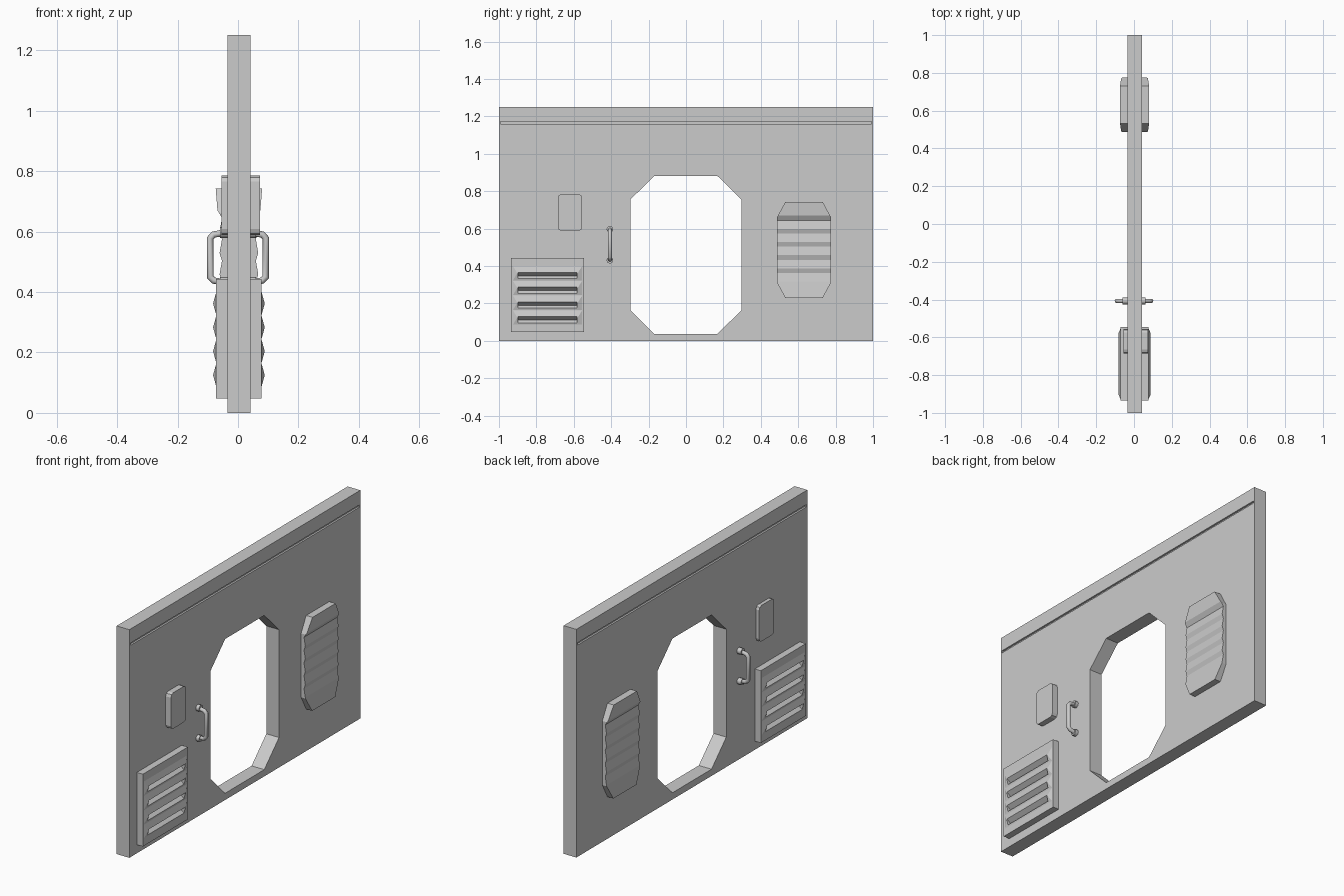
import bpy, bmesh
from mathutils import Vector

if "Cube" in bpy.data.objects:
    bpy.data.objects.remove(bpy.data.objects["Cube"])

MID = 0.003          # centre plane of the wall
HALF = 0.0385        # half thickness of the wall


def make(name, bm):
    bmesh.ops.recalc_face_normals(bm, faces=bm.faces)
    me = bpy.data.meshes.new(name)
    bm.to_mesh(me)
    bm.free()
    ob = bpy.data.objects.new(name, me)
    bpy.context.collection.objects.link(ob)
    return ob


def prism(name, pts, axis, a, b):
    """Extrude a 2D outline along x (pts are y,z) or along y (pts are x,z)."""
    bm = bmesh.new()
    put = (lambda p, d: (d, p[0], p[1])) if axis == 'x' else (lambda p, d: (p[0], d, p[1]))
    face = bm.faces.new([bm.verts.new(put(p, a)) for p in pts])
    ext = bmesh.ops.extrude_face_region(bm, geom=[face])['geom']
    off = Vector((b - a, 0, 0)) if axis == 'x' else Vector((0, b - a, 0))
    bmesh.ops.translate(bm, vec=off, verts=[v for v in ext if isinstance(v, bmesh.types.BMVert)])
    return make(name, bm)


def hull(name, pts):
    bm = bmesh.new()
    for p in pts:
        bm.verts.new(p)
    bmesh.ops.convex_hull(bm, input=bm.verts)
    return make(name, bm)


def boolean(ob, other, op):
    mod = ob.modifiers.new(op, 'BOOLEAN')
    mod.operation, mod.object, mod.solver = op, other, 'EXACT'
    bpy.context.view_layer.objects.active = ob
    bpy.ops.object.modifier_apply(modifier=mod.name)
    bpy.data.objects.remove(other)


def rect(a0, a1, b0, b1):
    return [(a0, b0), (a1, b0), (a1, b1), (a0, b1)]


def octagon(y0, y1, z0, z1, cy, cz):
    return [(y0 + cy, z0), (y1 - cy, z0), (y1, z0 + cz), (y1, z1 - cz),
            (y1 - cy, z1), (y0 + cy, z1), (y0, z1 - cz), (y0, z0 + cz)]


# Wall with doorway and a shallow groove on each side
wall = prism('wall', rect(-1, 1, 0, 1.25), 'x', MID - HALF, MID + HALF)
boolean(wall, prism('door_cut', octagon(-0.298, 0.296, 0.037, 0.882, 0.128, 0.127),
                    'x', -0.2, 0.2), 'DIFFERENCE')
for s in (-1, 1):
    boolean(wall, prism('groove_cut', rect(-0.992, 0.992, 1.16, 1.173), 'x',
                        MID + s * (HALF - 0.01), MID + s * 0.1), 'DIFFERENCE')

# Louvred vent panel: raised ridges, each with a slot under its lip
vent = prism('vent_panel', rect(-0.935, -0.545, 0.047, 0.443), 'x', MID - 0.075, MID + 0.075)
for s in (-1, 1):
    for i in range(4):
        p = 0.362 - 0.079 * i
        x = lambda u: MID + s * u
        ridge = [(x(u), y, p + dz) for u in (0.065, 0.075)
                 for y in (-0.925, -0.555) for dz in (-0.038, 0.038)]
        ridge += [(x(0.0855), y, p) for y in (-0.902, -0.579)]
        boolean(vent, hull('ridge', ridge), 'UNION')
    for i in range(4):
        p = 0.362 - 0.079 * i
        slot = [(x(0.060), p - 0.014), (x(0.1), p + 0.016), (x(0.1), p - 0.047)]
        boolean(vent, prism('slot', slot, 'y', -0.898, -0.583), 'DIFFERENCE')

# Corrugated grille: zigzag profile trimmed to an octagon
side = [(0.077, 0.745), (0.071, 0.67)]
for i in range(5):
    z = 0.645 - 0.0705 * i
    side.append((0.056, z))
    side.append((0.064, z - 0.046))
side += [(0.075, 0.228)]
outline = [(MID + u, z) for u, z in side] + [(MID - u, z) for u, z in reversed(side)]
grille = prism('corrugated_grille', outline, 'y', 0.4, 0.9)
boolean(grille, prism('grille_trim', octagon(0.487, 0.775, 0.23, 0.743, 0.044, 0.081),
                      'x', -0.2, 0.2), 'INTERSECT')

# Small control box with rounded corners
box = prism('control_box', rect(-0.685, -0.555, 0.588, 0.785), 'x', -0.055, 0.073)
bm = bmesh.new()
bm.from_mesh(box.data)
edges = [e for e in bm.edges if abs(e.verts[0].co.x - e.verts[1].co.x) > 0.05]
bmesh.ops.bevel(bm, geom=edges, offset=0.02, segments=2, profile=0.5, affect='EDGES')
bm.to_mesh(box.data)
bm.free()


# Grab handles, one per side, with mounting collars
def tube(name, pts, r):
    cu = bpy.data.curves.new(name, 'CURVE')
    cu.dimensions, cu.bevel_depth, cu.bevel_resolution = '3D', r, 2
    cu.use_fill_caps = True
    sp = cu.splines.new('POLY')
    sp.points.add(len(pts) - 1)
    for q, p in zip(sp.points, pts):
        q.co = (*p, 1)
    ob = bpy.data.objects.new(name, cu)
    bpy.context.collection.objects.link(ob)
    bpy.ops.object.select_all(action='DESELECT')
    ob.select_set(True)
    bpy.context.view_layer.objects.active = ob
    bpy.ops.object.convert(target='MESH')


for s, tag in ((-1, 'left'), (1, 'right')):
    path = [(0.035, 0.598), (0.081, 0.590), (0.092, 0.578),
            (0.092, 0.450), (0.081, 0.438), (0.035, 0.430)]
    tube('handle_' + tag, [(s * u, -0.407, z) for u, z in path], 0.011)
    for z in (0.597, 0.431):
        tube('handle_collar_' + tag, [(s * 0.03, -0.407, z), (s * 0.06, -0.407, z)], 0.018)
